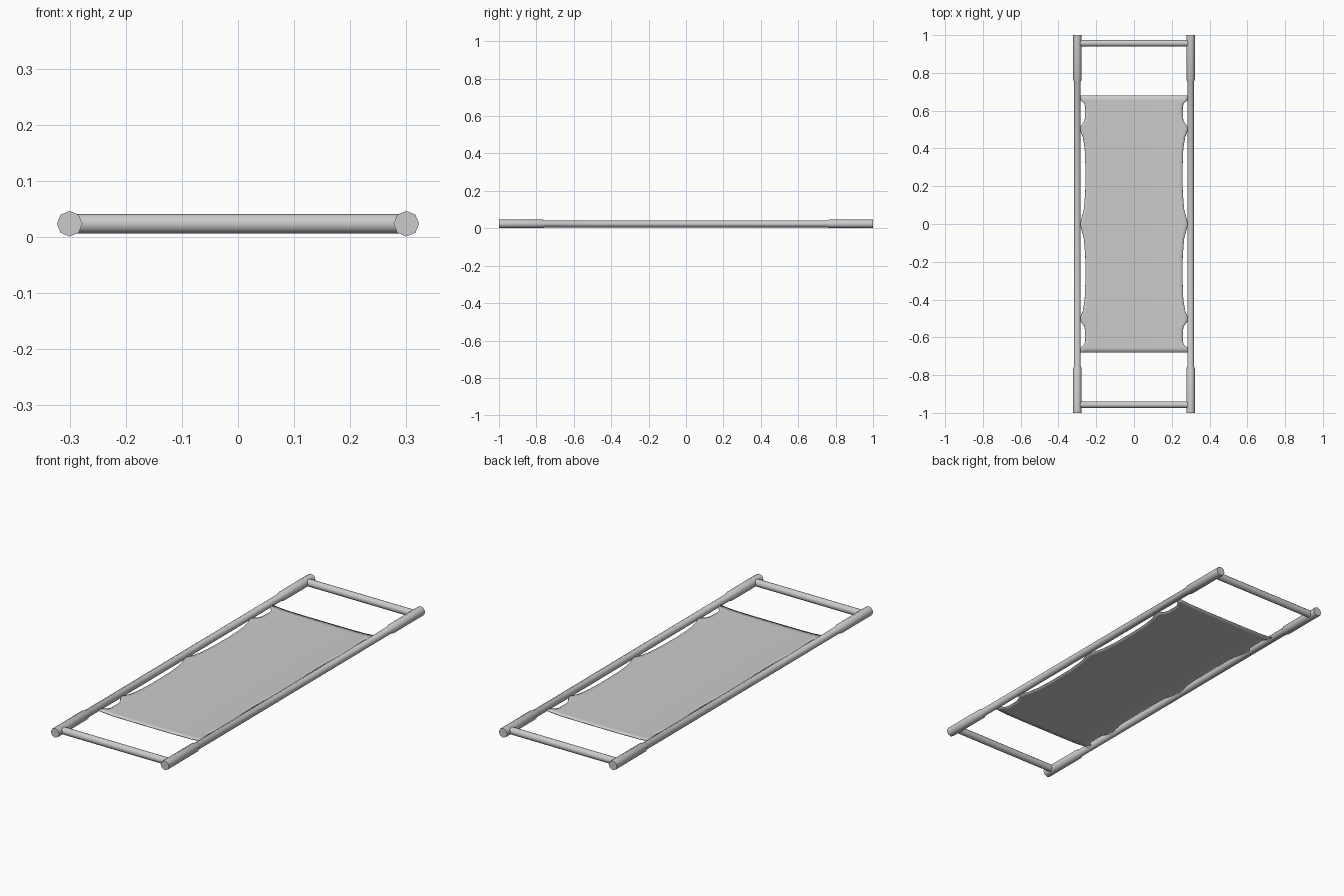
import bpy, bmesh, math
from mathutils import Vector

if "Cube" in bpy.data.objects:
    bpy.data.objects.remove(bpy.data.objects["Cube"])

Z = 0.0235  # height of the frame axis


def finish(bm, name):
    bmesh.ops.recalc_face_normals(bm, faces=bm.faces)
    mesh = bpy.data.meshes.new(name)
    bm.to_mesh(mesh)
    bm.free()
    obj = bpy.data.objects.new(name, mesh)
    bpy.context.collection.objects.link(obj)
    bpy.ops.object.select_all(action='DESELECT')
    obj.select_set(True)
    bpy.context.view_layer.objects.active = obj
    bpy.ops.object.shade_smooth_by_angle(angle=math.radians(50))
    return obj


def turned_bar(name, axis, profile, offset, sides=8):
    """Sweep rings of (position, radius) along x or y, capped at both ends."""
    bm = bmesh.new()
    rings = []
    for pos, r in profile:
        ring = []
        for i in range(sides):
            a = math.tau * i / sides
            c, s = r * math.cos(a), r * math.sin(a)
            p = Vector((c, pos, s)) if axis == 'y' else Vector((pos, c, s))
            ring.append(bm.verts.new(p + Vector(offset)))
        rings.append(ring)
    for a, b in zip(rings, rings[1:]):
        for i in range(sides):
            j = (i + 1) % sides
            bm.faces.new((a[i], a[j], b[j], b[i]))
    bm.faces.new(rings[0])
    bm.faces.new(rings[-1])
    return finish(bm, name)


# Side poles with thicker hand grips at both ends
GRIP, POLE = 0.0228, 0.018
half = [(0.755, POLE), (0.765, GRIP), (1.0, GRIP)]
rail_profile = [(-y, r) for y, r in reversed(half)] + half
for side, x in (("left", -0.3), ("right", 0.3)):
    turned_bar(side + "_pole", 'y', rail_profile, (x, 0, Z))

# Cross bars near the ends
for end, y in (("front", -0.957), ("back", 0.957)):
    turned_bar(end + "_cross_bar", 'x', [(-0.29, 0.0175), (0.29, 0.0175)], (0, y, Z), 12)

# Fabric: half-width outline with tabs reaching the poles
outline = [(0, .286), (.03, .278), (.08, .265), (.17, .258), (.3, .257),
           (.4, .261), (.46, .271), (.49, .283), (.515, .283), (.54, .265),
           (.56, .259), (.62, .258), (.64, .265), (.655, .283), (.68, .286)]
rows = [(-y, w) for y, w in reversed(outline[1:])] + outline
fractions = (-1, -0.93, -0.75, -0.4, 0, 0.4, 0.75, 0.93, 1)
bm = bmesh.new()
grid = []
for y, w in rows:
    line = []
    for f in fractions:
        x = f * w
        z = 0.009 + 0.008 * (abs(x) / 0.286) ** 6   # slight sag between poles
        line.append(bm.verts.new((x, y, z)))
    grid.append(line)
for a, b in zip(grid, grid[1:]):
    for i in range(len(fractions) - 1):
        bm.faces.new((a[i], a[i + 1], b[i + 1], b[i]))
fabric = finish(bm, "fabric_bed")
solid = fabric.modifiers.new("thickness", 'SOLIDIFY')
solid.thickness = 0.004
solid.offset = 0
